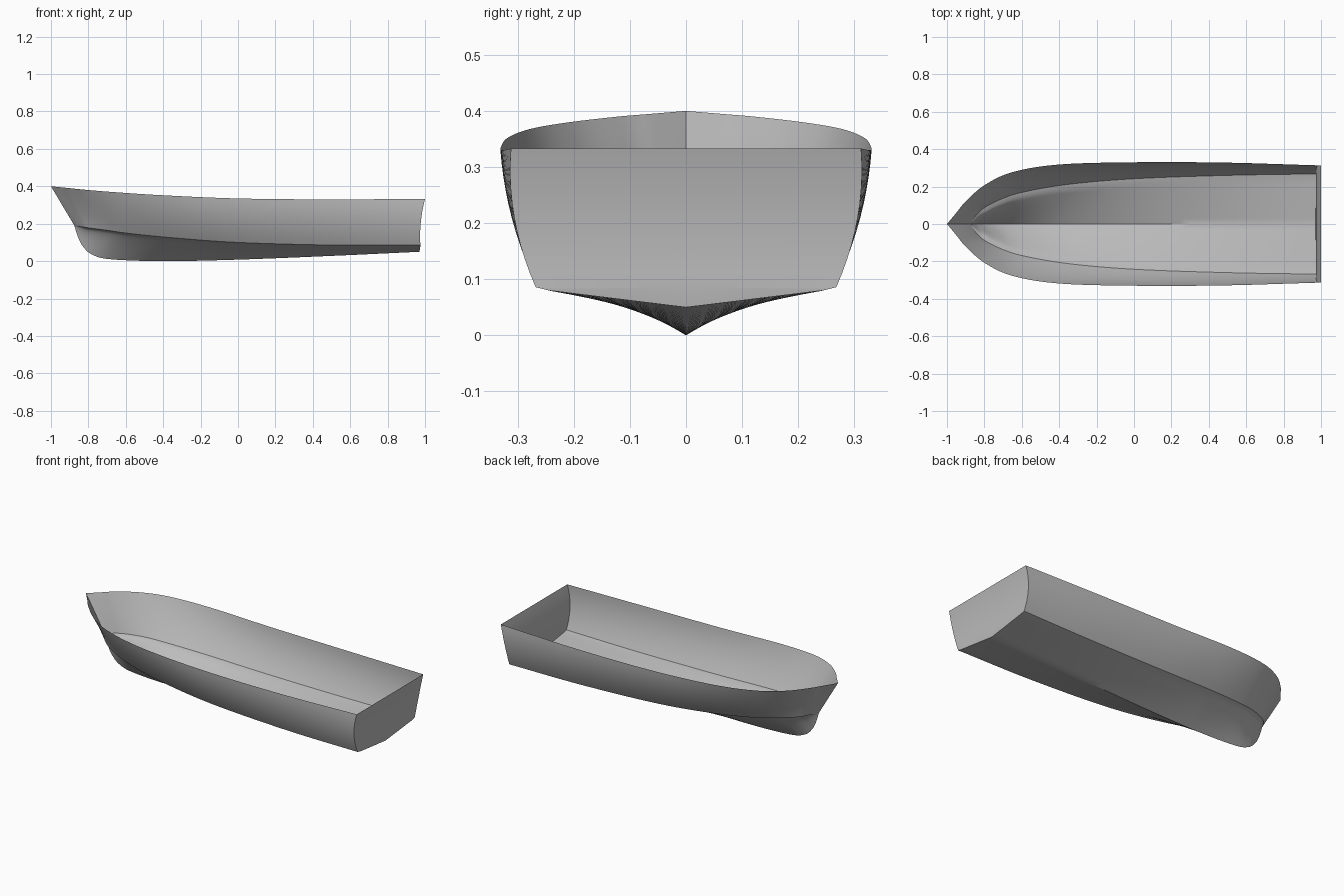
import bpy
import bmesh
import math
from mathutils import Vector

cube = bpy.data.objects.get("Cube")
if cube:
    bpy.data.objects.remove(cube)

hull_grey = bpy.data.materials.new("hull grey")
hull_grey.use_nodes = True
colour = (0.5, 0.5, 0.5, 1)
hull_grey.diffuse_color = colour
hull_grey.node_tree.nodes["Principled BSDF"].inputs["Base Color"].default_value = colour

# Rails of the half hull, from bow to stern
SHEER = [(-1, 0, .4), (-.95, .06, .395), (-.9, .12, .39), (-.8, .207, .38), (-.65, .277, .368),
         (-.4, .318, .352), (0, .33, .335), (.5, .328, .33), (1, .312, .333)]
CHINE = [(-.875, 0, .19), (-.845, .045, .186), (-.8, .087, .178), (-.7, .137, .165), (-.58, .173, .148),
         (-.35, .212, .125), (0, .242, .1), (.5, .26, .086), (.975, .268, .086)]
KEEL = [(-.875, 0, .19), (-.856, 0, .13), (-.83, 0, .08), (-.78, 0, .035), (-.68, 0, .01),
        (-.4, 0, 0), (0, 0, .008), (.5, 0, .028), (.97, 0, .05)]
STEPS = 8       # stations between control points
SIDE_ROWS = 10
BOTTOM_ROWS = 8


def rail(points):
    """Smooth curve through the control points."""
    p = [Vector(c) for c in points]
    p = [2 * p[0] - p[1]] + p + [2 * p[-1] - p[-2]]
    result = []
    for i in range(1, len(p) - 2):
        a, b, c, d = p[i - 1:i + 3]
        for k in range(STEPS):
            t = k / STEPS
            result.append(0.5 * (2 * b + (c - a) * t + (2 * a - 5 * b + 4 * c - d) * t * t
                                 + (3 * b - a - 3 * c + d) * t ** 3))
    return result + [p[-2]]


def section(sheer, chine, keel, u):
    """One half section: side, narrow chine flat, then bottom."""
    row = []
    grow = min(1, u * 4)
    bulge = grow * (-0.014 + 0.03 * min(1, u * 1.4))
    rake = -0.01 * max(0, u * 8 - 7)
    for j in range(SIDE_ROWS + 1):
        s = j / SIDE_ROWS
        arch = 4 * s * (1 - s)
        row.append(sheer.lerp(chine, s) + Vector((rake, bulge, 0)) * arch)
    inner = chine + Vector((0, -min(0.024, chine.y * 0.25), -0.006 * grow))
    hollow = 0.02 * math.sin(math.pi * min(1, u * 1.6)) if u < 0.625 else 0
    for j in range(BOTTOM_ROWS + 1):
        s = j / BOTTOM_ROWS
        row.append(inner.lerp(keel, s) + Vector((0, 0, hollow * 4 * s * (1 - s))))
    return row


# Hull shell and transom, built as one half and mirrored
bm = bmesh.new()
stations = list(zip(rail(SHEER), rail(CHINE), rail(KEEL)))
last = len(stations) - 1
grid = [[bm.verts.new(p) for p in section(*st, i / last)] for i, st in enumerate(stations)]
for a, b in zip(grid, grid[1:]):
    for j in range(len(a) - 1):
        bm.faces.new((a[j], a[j + 1], b[j + 1], b[j]))

# Flat-across transom strips
stern = grid[-1]
centre = [bm.verts.new((v.co.x, 0, v.co.z)) for v in stern[:SIDE_ROWS + 1]]
for j in range(SIDE_ROWS):
    bm.faces.new((stern[j], stern[j + 1], centre[j + 1], centre[j]))
bm.faces.new(stern[SIDE_ROWS:] + [centre[-1]])

bmesh.ops.mirror(bm, geom=bm.verts[:] + bm.edges[:] + bm.faces[:], axis='Y', merge_dist=0.0001)
bmesh.ops.remove_doubles(bm, verts=bm.verts[:], dist=0.0001)
bmesh.ops.dissolve_degenerate(bm, edges=bm.edges[:], dist=0.0001)
bmesh.ops.recalc_face_normals(bm, faces=bm.faces[:])

mesh = bpy.data.meshes.new("boat_hull")
bm.to_mesh(mesh)
bm.free()
mesh.materials.append(hull_grey)
hull = bpy.data.objects.new("boat_hull", mesh)
bpy.context.collection.objects.link(hull)
bpy.ops.object.select_all(action='DESELECT')
hull.select_set(True)
bpy.context.view_layer.objects.active = hull
bpy.ops.object.shade_smooth_by_angle(angle=math.radians(30))
